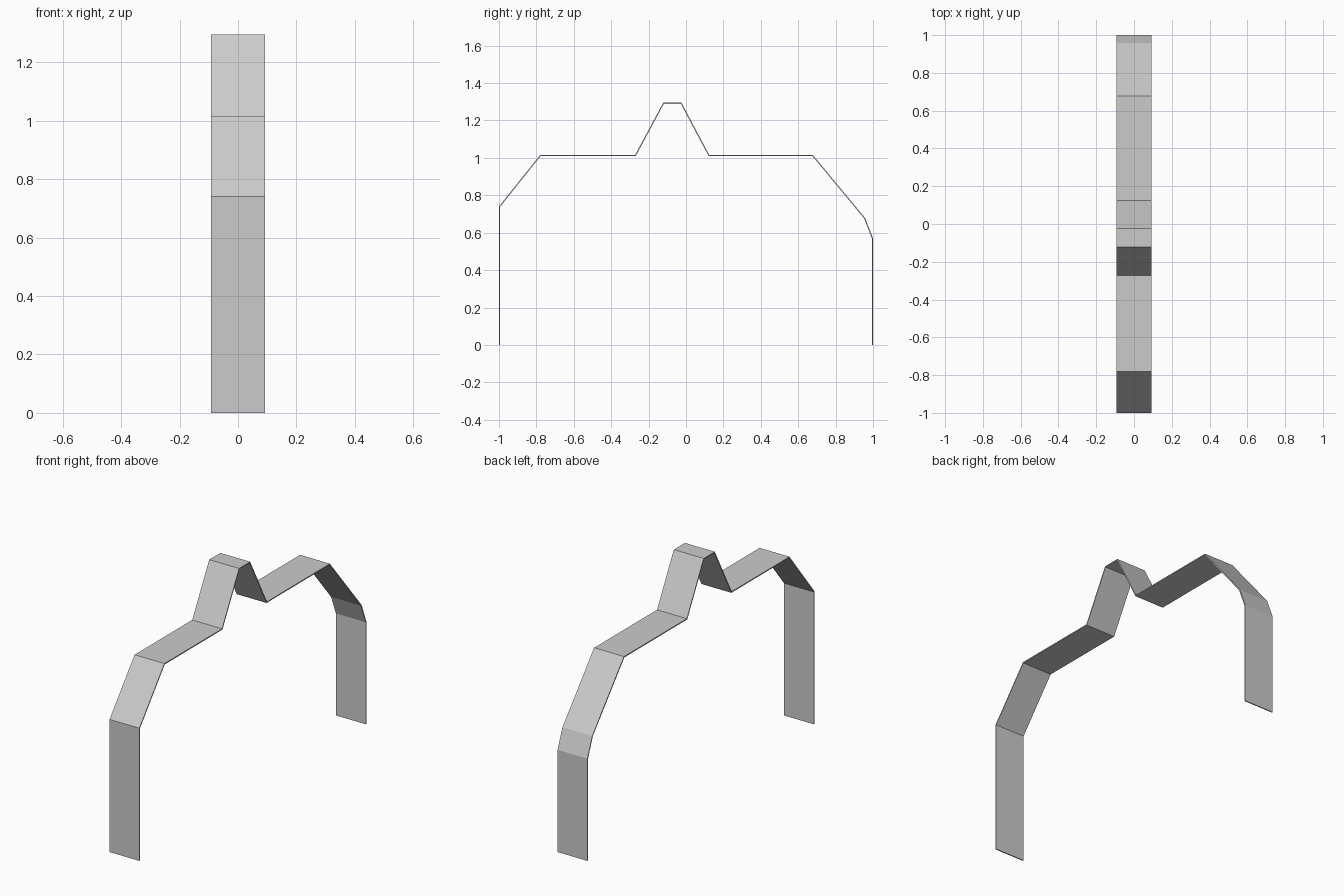
import bpy
import bmesh
from mathutils import Vector

cube = bpy.data.objects.get("Cube")
if cube:
    bpy.data.objects.remove(cube, do_unlink=True)

HALF_WIDTH = 0.092
THICKNESS = 0.006

# Outer side profile (y, z), from the front foot over the hump to the back foot
PROFILE = [(-1, 0), (-1, 0.74), (-0.78, 1.016), (-0.272, 1.016),
           (-0.122, 1.295), (-0.024, 1.295), (0.124, 1.016), (0.678, 1.016),
           (0.957, 0.68), (1, 0.57), (1, 0)]


def make_material(name, value):
    mat = bpy.data.materials.new(name)
    mat.use_nodes = True
    colour = (value, value, value, 1)
    mat.diffuse_color = colour
    mat.node_tree.nodes["Principled BSDF"].inputs["Base Color"].default_value = colour
    return mat


def inset_path(points, distance):
    """Offset the path to its inner side with mitred corners."""
    pts = [Vector(p) for p in points]
    dirs = [(b - a).normalized() for a, b in zip(pts, pts[1:])]
    normals = [Vector((d.y, -d.x)) for d in dirs]
    result = []
    for p, n1, n2 in zip(pts, normals[:1] + normals, normals + normals[-1:]):
        result.append(p + (n1 + n2) * distance / (1 + n1.dot(n2)))
    return result


# Bent flat strap: a thin band swept across its width
inner = inset_path(PROFILE, THICKNESS)
bm = bmesh.new()
rings = []
for (yo, zo), (yi, zi) in zip(PROFILE, inner):
    rings.append([bm.verts.new(co) for co in (
        (-HALF_WIDTH, yo, zo), (HALF_WIDTH, yo, zo),
        (HALF_WIDTH, yi, zi), (-HALF_WIDTH, yi, zi))])
for a, b in zip(rings, rings[1:]):
    for i in range(4):
        j = (i + 1) % 4
        bm.faces.new((a[i], a[j], b[j], b[i]))
bm.faces.new(rings[0])
bm.faces.new(rings[-1])
bmesh.ops.recalc_face_normals(bm, faces=bm.faces)

mesh = bpy.data.meshes.new("bent_strap")
bm.to_mesh(mesh)
bm.free()
mesh.materials.append(make_material("plain grey", 0.6))
strap = bpy.data.objects.new("bent_strap", mesh)
bpy.context.collection.objects.link(strap)
